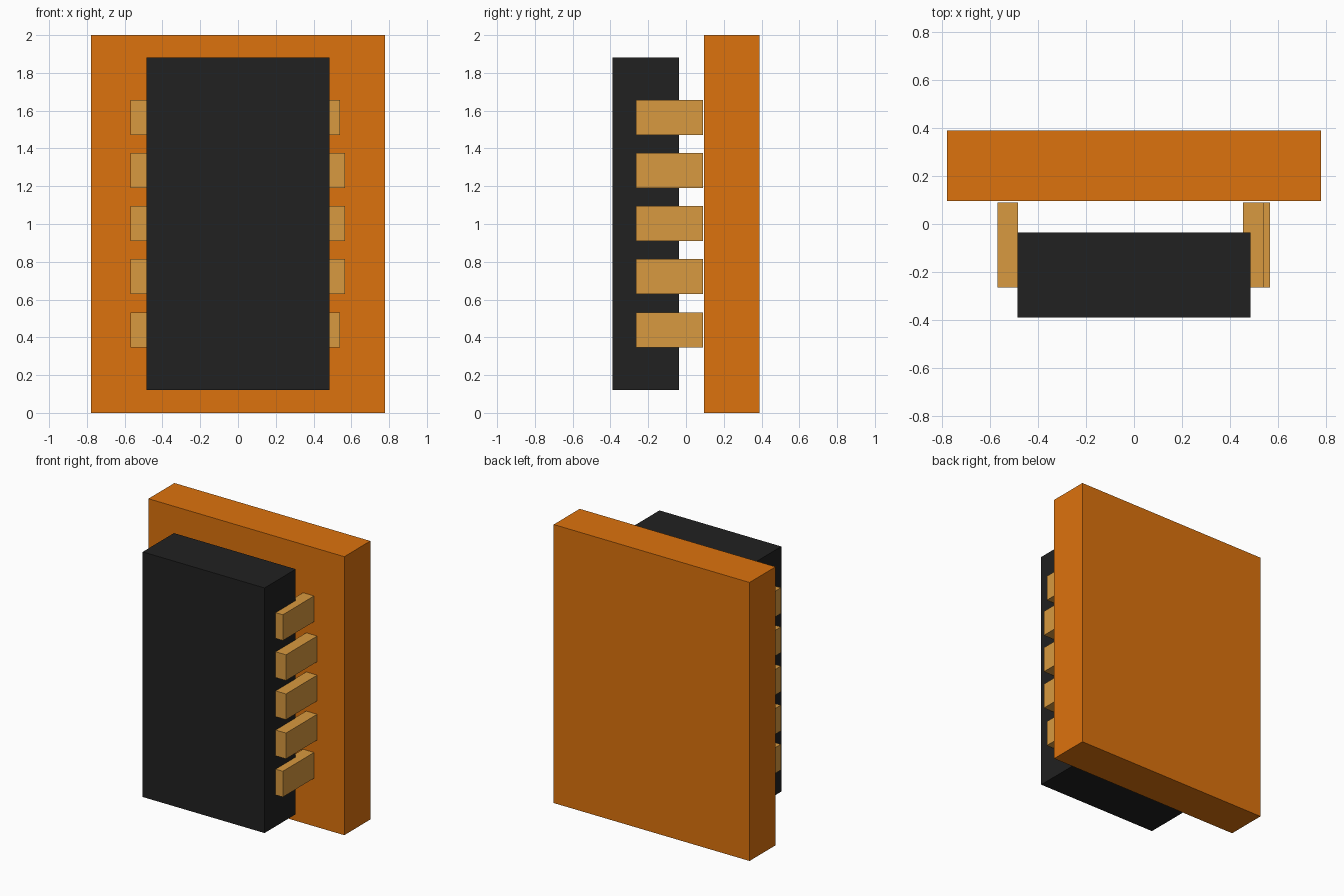
import bpy

if "Cube" in bpy.data.objects:
    bpy.data.objects.remove(bpy.data.objects["Cube"])


def material(name, color):
    m = bpy.data.materials.new(name)
    m.diffuse_color = (*color, 1)
    m.use_nodes = True
    m.node_tree.nodes["Principled BSDF"].inputs["Base Color"].default_value = m.diffuse_color
    return m


def box(name, x, y, z, mat):
    """Box from (min, max) pairs on each axis."""
    spans = (x, y, z)
    bpy.ops.mesh.primitive_cube_add(size=1, location=[(a + b) / 2 for a, b in spans])
    ob = bpy.context.object
    ob.name = name
    ob.scale = [b - a for a, b in spans]
    bpy.ops.object.transform_apply(location=False, rotation=False, scale=True)
    ob.data.materials.append(mat)
    return ob


orange = material("orange_board", (0.72, 0.17, 0.004))
black = material("black_case", (0.015, 0.015, 0.015))
brass = material("brass", (0.69, 0.32, 0.05))

# Backing board and chip body
box("board", (-0.778, 0.778), (0.095, 0.39), (0, 2), orange)
box("chip_body", (-0.484, 0.484), (-0.39, -0.036), (0.122, 1.882), black)

# Five pins per side; the end pins on the right sit slightly further in
pin_w, pin_h, pitch = 0.087, 0.185, 0.281
for i in range(5):
    zc = 1.002 + (i - 2) * pitch
    z = (zc - pin_h / 2, zc + pin_h / 2)
    y = (-0.264, 0.09)
    right_outer = 0.541 if i in (0, 4) else 0.566
    box(f"left_pin_{i + 1}", (-0.569, -0.569 + pin_w), y, z, brass)
    box(f"right_pin_{i + 1}", (right_outer - pin_w, right_outer), y, z, brass)
